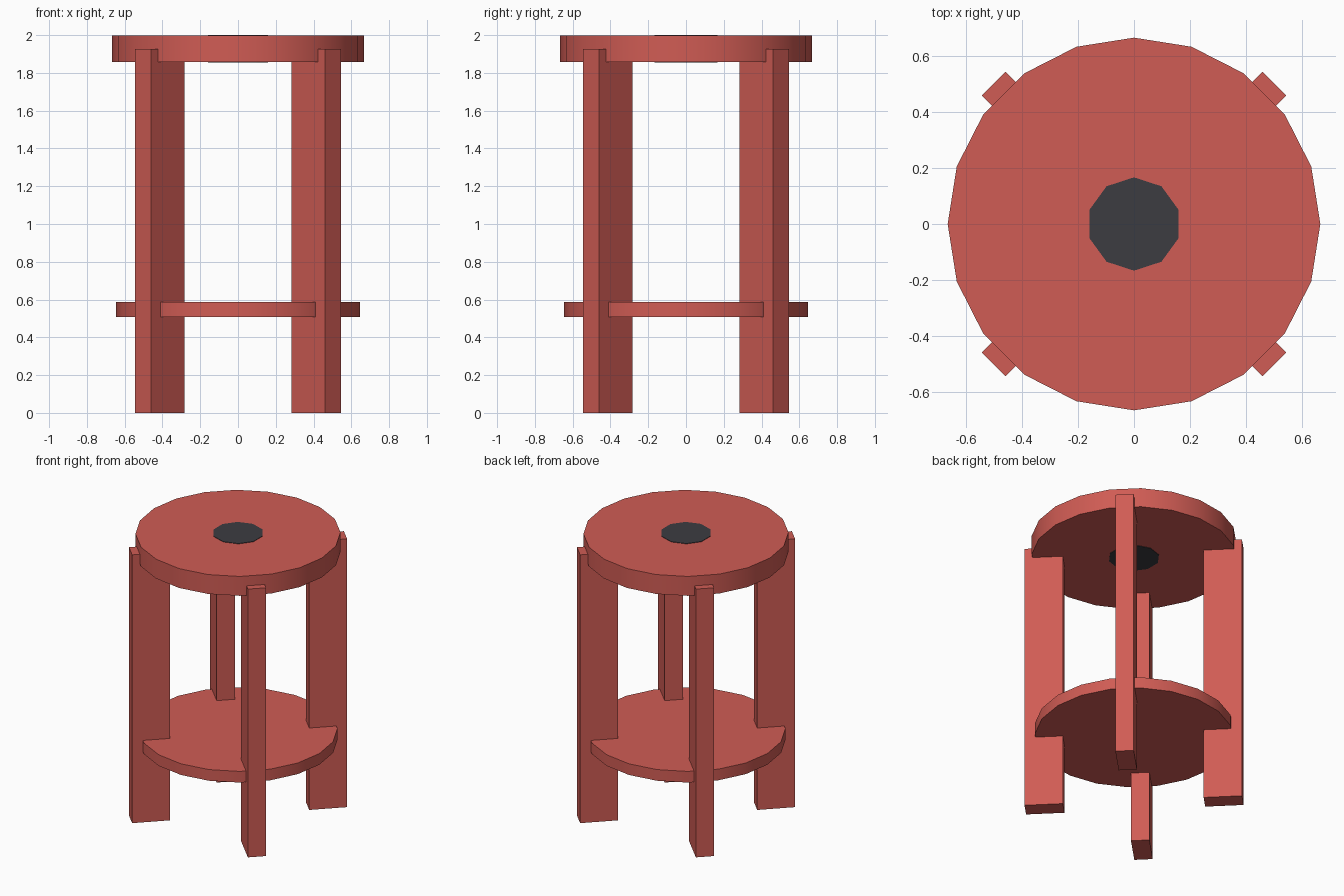
import bpy
from math import pi, cos, sin, radians

if "Cube" in bpy.data.objects:
    bpy.data.objects.remove(bpy.data.objects["Cube"])


def material(name, color):
    mat = bpy.data.materials.new(name)
    mat.diffuse_color = (*color, 1)
    mat.use_nodes = True
    mat.node_tree.nodes["Principled BSDF"].inputs["Base Color"].default_value = mat.diffuse_color
    return mat


red = material("red_paint", (0.63, 0.107, 0.089))
dark = material("dark_inlay", (0.045, 0.045, 0.053))


def disc(name, sides, radius, z0, z1, mat, turn=0.0):
    bpy.ops.mesh.primitive_cylinder_add(
        vertices=sides, radius=radius, depth=z1 - z0,
        location=(0, 0, (z0 + z1) / 2), rotation=(0, 0, turn))
    ob = bpy.context.object
    ob.name = name
    ob.data.materials.append(mat)
    bpy.ops.object.shade_smooth_by_angle(angle=radians(30))
    return ob


# round seat, centre inlay passing through it, and lower shelf
disc("seat", 20, 0.667, 1.858, 1.997, red)
disc("seat_inlay", 10, 0.167, 1.855, 2.0, dark)
disc("shelf", 20, 0.647, 0.508, 0.588, red)

# four flat plank legs on the diagonals, let into the seat and shelf
LEG_IN, LEG_OUT, LEG_WIDTH, LEG_TOP = 0.46, 0.71, 0.12, 1.926
mid = (LEG_IN + LEG_OUT) / 2
for i, name in enumerate(("back_right", "back_left", "front_left", "front_right")):
    a = pi / 4 + i * pi / 2
    bpy.ops.mesh.primitive_cube_add(
        size=1, location=(mid * cos(a), mid * sin(a), LEG_TOP / 2), rotation=(0, 0, a))
    leg = bpy.context.object
    leg.name = name + "_leg"
    leg.scale = (LEG_OUT - LEG_IN, LEG_WIDTH, LEG_TOP)
    leg.data.materials.append(red)
